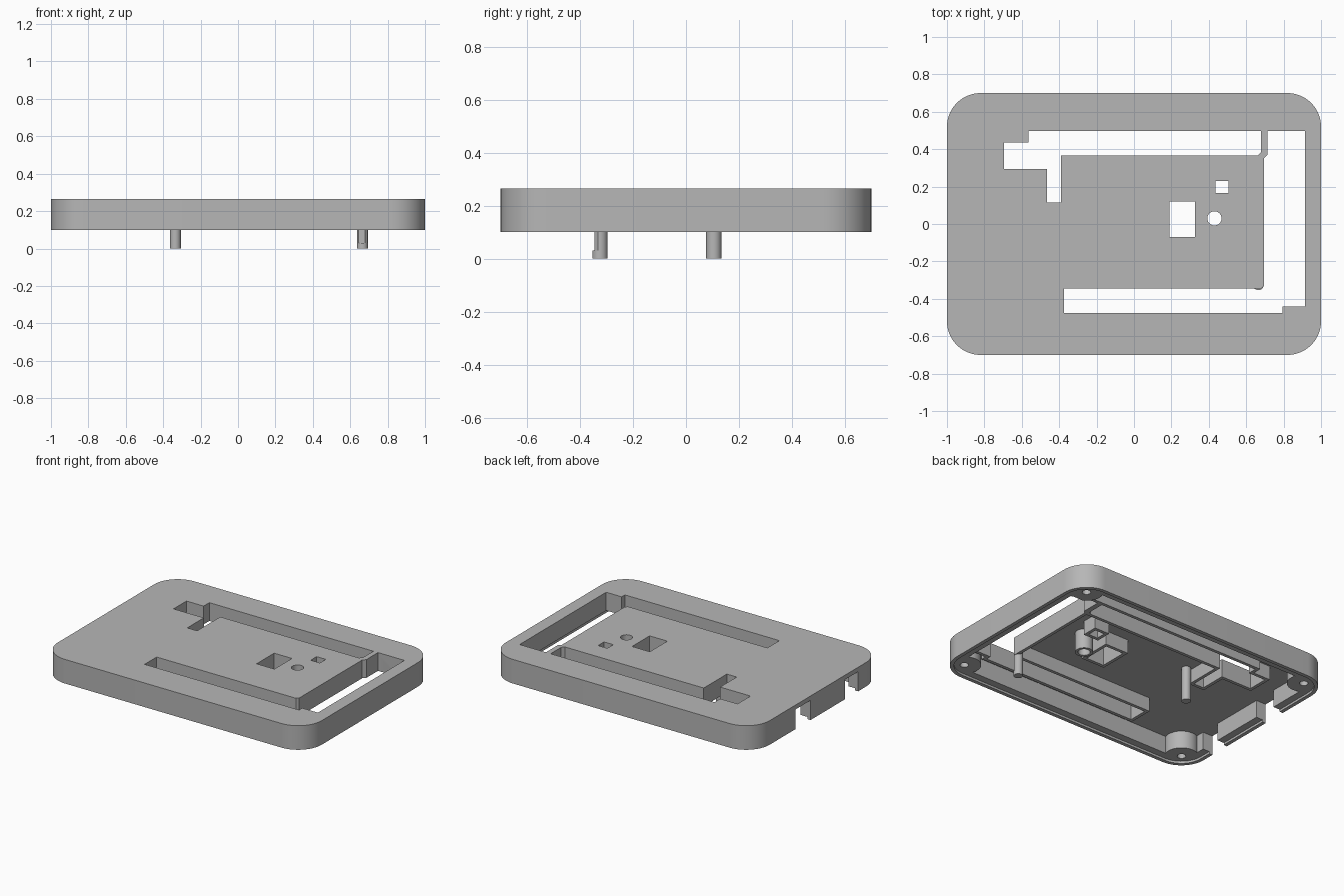
import bpy, bmesh, math
from mathutils import Vector

if "Cube" in bpy.data.objects:
    bpy.data.objects.remove(bpy.data.objects["Cube"])

BOTTOM, LEDGE, RIB, CEILING, TOP = 0.10, 0.115, 0.14, 0.235, 0.265

grey = bpy.data.materials.new("plastic_grey")
grey.use_nodes = True
grey.diffuse_color = (0.47, 0.47, 0.47, 1)
grey.node_tree.nodes["Principled BSDF"].inputs["Base Color"].default_value = (0.47, 0.47, 0.47, 1)


def prism(name, outline, z0, z1):
    """Extrude a flat outline from z0 to z1."""
    bm = bmesh.new()
    face = bm.faces.new([bm.verts.new((p[0], p[1], z0)) for p in outline])
    made = bmesh.ops.extrude_face_region(bm, geom=[face])["geom"]
    for v in made:
        if isinstance(v, bmesh.types.BMVert):
            v.co.z = z1
    bmesh.ops.recalc_face_normals(bm, faces=bm.faces)
    mesh = bpy.data.meshes.new(name)
    bm.to_mesh(mesh)
    bm.free()
    mesh.materials.append(grey)
    ob = bpy.data.objects.new(name, mesh)
    bpy.context.collection.objects.link(ob)
    return ob


def rounded(hx, hy, r, steps=14):
    pts = []
    for q, (sx, sy) in enumerate([(1, 1), (-1, 1), (-1, -1), (1, -1)]):
        for i in range(steps + 1):
            a = math.pi / 2 * (q + i / steps)
            pts.append((sx * (hx - r) + r * math.cos(a), sy * (hy - r) + r * math.sin(a)))
    return pts


def circle(x, y, r, n=32):
    return [(x + r * math.cos(2 * math.pi * i / n), y + r * math.sin(2 * math.pi * i / n))
            for i in range(n)]


def rect(x0, x1, y0, y1):
    return [(x0, y0), (x1, y0), (x1, y1), (x0, y1)]


def grow(outline, d):
    """Offset an outline outwards with mitred corners."""
    pts = [Vector(p) for p in outline]
    n = len(pts)
    area = sum(pts[i - 1].x * pts[i].y - pts[i].x * pts[i - 1].y for i in range(n))
    side = 1 if area > 0 else -1
    out = []
    for i in range(n):
        a = (pts[i] - pts[i - 1]).normalized()
        b = (pts[(i + 1) % n] - pts[i]).normalized()
        na, nb = Vector((a.y, -a.x)) * side, Vector((b.y, -b.x)) * side
        out.append(pts[i] + (na + nb) * d / (1 + na.dot(nb)))
    return out


def combine(target, tool, operation):
    mod = target.modifiers.new("shape", 'BOOLEAN')
    mod.operation, mod.solver, mod.object = operation, 'EXACT', tool
    bpy.context.view_layer.objects.active = target
    bpy.ops.object.modifier_apply(modifier=mod.name)
    bpy.data.objects.remove(tool)


# Openings through the top plate
upper_slot = [(-0.565, 0.497), (-0.565, 0.435), (-0.695, 0.435), (-0.695, 0.295),
              (-0.465, 0.295), (-0.465, 0.115), (-0.39, 0.115), (-0.39, 0.365),
              (0.66, 0.365), (0.678, 0.383), (0.678, 0.497)]
side_slot = [(0.713, 0.497), (0.913, 0.497), (0.913, -0.44), (0.795, -0.44),
             (0.795, -0.475), (-0.375, -0.475), (-0.375, -0.345), (0.68, -0.345),
             (0.695, -0.33), (0.695, 0.352), (0.713, 0.37)]
window = rect(0.19, 0.325, -0.07, 0.12)
small_window = rect(0.435, 0.505, 0.165, 0.23)
button_hole = circle(0.43, 0.03, 0.038)
openings = [upper_slot, side_slot, window, small_window, button_hole]
screws = [(sx * 0.88, sy * 0.59) for sx in (1, -1) for sy in (1, -1)]

# Shell: rounded lid with stepped rim and a cavity that leaves the corner bosses
lid = prism("case_lid", rounded(1, 0.7, 0.18), BOTTOM, TOP)
combine(lid, prism("rim_step", rounded(0.975, 0.675, 0.155), 0.05, LEDGE), 'DIFFERENCE')
cavity = prism("cavity", rounded(0.925, 0.625, 0.11), 0.06, CEILING)
for x, y in screws:
    combine(cavity, prism("boss", circle(x, y, 0.105), 0.02, 0.3), 'DIFFERENCE')
combine(lid, cavity, 'DIFFERENCE')

# Ribs around the openings, button tube and locating posts
for outline in openings[:4]:
    combine(lid, prism("rib", grow(outline, 0.022), RIB, 0.25), 'UNION')
combine(lid, prism("button_tube", circle(0.43, 0.03, 0.056), BOTTOM, 0.252), 'UNION')
for x, y in [(0.665, -0.325), (-0.335, 0.105)]:
    combine(lid, prism("post", circle(x, y, 0.029, 24), 0, 0.248), 'UNION')

# Cut the openings, screw holes and connector notches
for outline in openings:
    combine(lid, prism("opening", outline, 0.03, 0.4), 'DIFFERENCE')
for x, y in screws:
    combine(lid, prism("screw_hole", circle(x, y, 0.027, 20), 0.04, 0.22), 'DIFFERENCE')
for y0, y1 in [(0.08, 0.245), (-0.435, -0.295)]:
    combine(lid, prism("notch", rect(-1.1, -0.9, y0, y1), 0.03, CEILING), 'DIFFERENCE')

# Smooth the round surfaces and keep the edges crisp
bpy.ops.object.select_all(action='DESELECT')
lid.select_set(True)
bpy.context.view_layer.objects.active = lid
bpy.ops.object.shade_smooth_by_angle(angle=math.radians(30))
